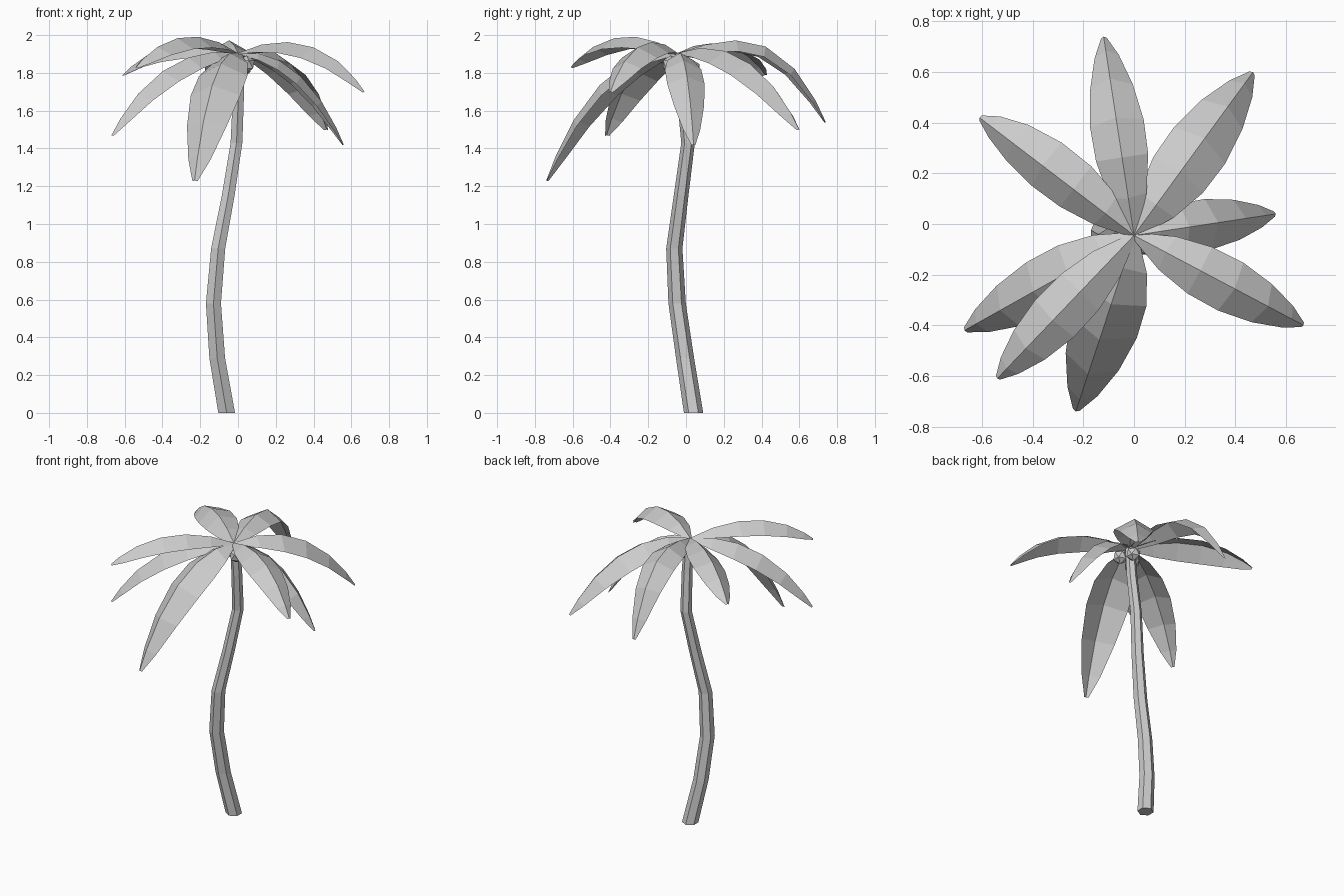
import bpy, bmesh, math
from mathutils import Vector, Matrix

if "Cube" in bpy.data.objects:
    bpy.data.objects.remove(bpy.data.objects["Cube"])


def make_object(name, bm):
    bmesh.ops.recalc_face_normals(bm, faces=bm.faces)
    mesh = bpy.data.meshes.new(name)
    bm.to_mesh(mesh)
    bm.free()
    obj = bpy.data.objects.new(name, mesh)
    bpy.context.collection.objects.link(obj)
    return obj


# Trunk: hexagonal tube along a bent path (x, y, z, radius)
path = [(-0.06, 0.04, 0.0, 0.051), (-0.11, -0.005, 0.29, 0.048),
        (-0.13, -0.047, 0.58, 0.046), (-0.105, -0.062, 0.87, 0.043),
        (-0.052, -0.026, 1.15, 0.039), (-0.008, 0.011, 1.43, 0.036),
        (0.002, -0.015, 1.68, 0.034), (0.002, -0.035, 1.9, 0.031)]
bm = bmesh.new()
rings = []
for x, y, z, r in path:
    angles = [math.radians(60 * i + 30) for i in range(6)]
    rings.append([bm.verts.new((x + r * math.cos(a), y + r * math.sin(a), z))
                  for a in angles])
for low, high in zip(rings, rings[1:]):
    for i in range(6):
        j = (i + 1) % 6
        bm.faces.new((low[i], low[j], high[j], high[i]))
bm.faces.new(rings[0][::-1])
bm.faces.new(rings[-1])
make_object("trunk", bm)

# Fronds: arched sheets folded along the midrib, steepening at the tip
CROWN = Vector((0.0, -0.045, 1.905))
STATIONS = [(0.0, 0.015), (0.15, 0.08), (0.32, 0.112), (0.5, 0.115),
            (0.7, 0.092), (0.88, 0.052), (1.0, 0.012)]
FOLD = 0.56


def frond(name, tip, bend, power=2, scale=1.0, hook=0.07, roll=0):
    reach = Vector(tip) - CROWN
    flat = Vector((reach.x, reach.y, 0))
    side = Vector((-flat.y, flat.x, 0)).normalized()
    rise = reach.z + bend
    bm = bmesh.new()
    rows = []
    for t, half in STATIONS:
        h = 1.25 * t - 0.25 * t ** 3
        rib = CROWN + flat * h
        rib.z += rise * h - bend * h ** power + hook * (h - h ** 6)
        tangent = flat.copy()
        tangent.z = rise - bend * power * h ** (power - 1) + hook * (1 - 6 * h ** 5)
        turn = Matrix.Rotation(math.radians(roll), 3, tangent)
        up = turn @ tangent.cross(side).normalized()
        out = turn @ side
        w = half * scale
        rows.append([bm.verts.new(p) for p in (rib + (out - up * FOLD) * w, rib,
                                               rib - (out + up * FOLD) * w)])
    for a, b in zip(rows, rows[1:]):
        for i in range(2):
            bm.faces.new((a[i], b[i], b[i + 1], a[i + 1]))
    make_object(name, bm)


fronds = [((-0.12, 0.74, 1.54), 0.54, 3, 0.93, 0.08),
          ((0.47, 0.60, 1.50), 0.58, 2, 1.08, 0.08),
          ((0.56, 0.04, 1.42), 0.5, 2, 0.87, 0.08),
          ((0.67, -0.40, 1.70), 0.45, 2, 0.93, 0.08),
          ((-0.23, -0.74, 1.23), 0.68, 2, 1.2, 0.12),
          ((-0.54, -0.61, 1.83), 0.42, 2, 0.92, 0.04),
          ((-0.67, -0.42, 1.47), 0.47, 2, 1.0, 0.09),
          ((-0.61, 0.42, 1.79), 0.34, 2, 0.93, 0.04, -14)]
for n, args in enumerate(fronds, 1):
    frond(f"frond_{n}", *args)

# Coconuts under the crown
for n, spot in enumerate([(0.03, 0.03, 1.825), (0.045, -0.08, 1.845), (-0.04, -0.055, 1.845)], 1):
    bm = bmesh.new()
    bmesh.ops.create_icosphere(bm, subdivisions=1, radius=0.048)
    bmesh.ops.translate(bm, verts=bm.verts, vec=spot)
    make_object(f"coconut_{n}", bm)
